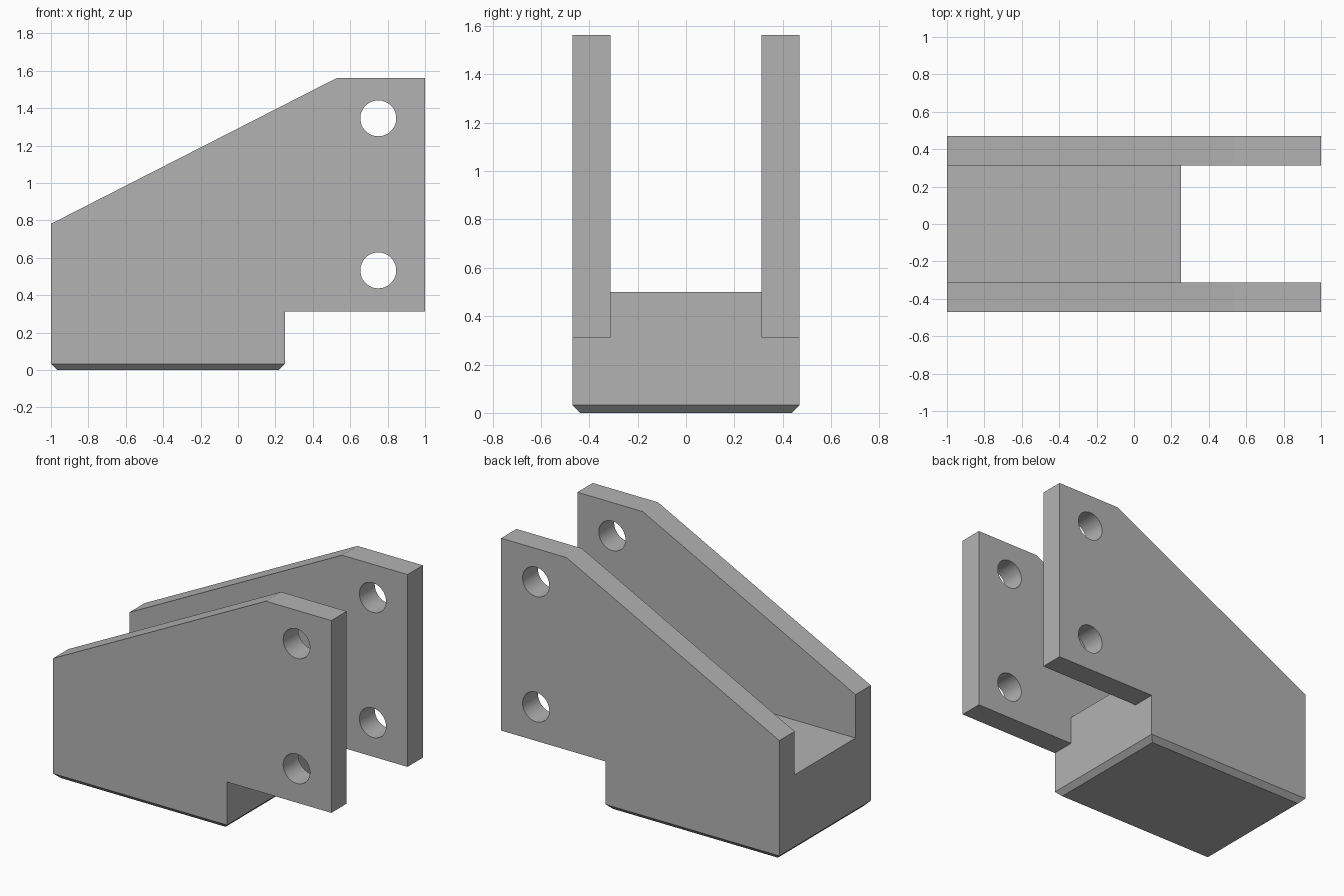
import bpy
import bmesh
import math
from mathutils import Matrix

if "Cube" in bpy.data.objects:
    bpy.data.objects.remove(bpy.data.objects["Cube"], do_unlink=True)

HALF_WIDTH, HALF_GAP = 0.47, 0.3125
STEP_X, STEP_Z, FLOOR_Z, TOP = 0.25, 0.3125, 0.5, 1.5625
CHAMFER, HOLE_RADIUS = 0.033, 0.096

grey = bpy.data.materials.new("plain grey")
grey.use_nodes = True
grey.diffuse_color = (0.45, 0.45, 0.45, 1)
grey.node_tree.nodes["Principled BSDF"].inputs["Base Color"].default_value = grey.diffuse_color


def make_object(name, bm):
    bmesh.ops.recalc_face_normals(bm, faces=bm.faces)
    mesh = bpy.data.meshes.new(name)
    bm.to_mesh(mesh)
    bm.free()
    mesh.materials.append(grey)
    obj = bpy.data.objects.new(name, mesh)
    bpy.context.collection.objects.link(obj)
    return obj


def extruded_profile(points, half):
    """Side profile in x and z, extruded across y."""
    bm = bmesh.new()
    face = bm.faces.new([bm.verts.new((x, -half, z)) for x, z in points])
    result = bmesh.ops.extrude_face_region(bm, geom=[face])
    moved = [v for v in result["geom"] if isinstance(v, bmesh.types.BMVert)]
    bmesh.ops.translate(bm, verts=moved, vec=(0, 2 * half, 0))
    return bm


def cut(target, cutter):
    cutter.hide_render = True
    mod = target.modifiers.new("cut", "BOOLEAN")
    mod.operation, mod.solver, mod.object = "DIFFERENCE", "EXACT", cutter
    bpy.context.view_layer.objects.active = target
    bpy.ops.object.modifier_apply(modifier=mod.name)
    bpy.data.objects.remove(cutter, do_unlink=True)


# Bracket body: side profile with a chamfered foot
body = extruded_profile([(-1, 0), (STEP_X, 0), (STEP_X, STEP_Z), (1, STEP_Z),
                         (1, TOP), (0.53, TOP), (-1, 0.782)], HALF_WIDTH)
foot_edges = [e for e in body.edges if all(v.co.z < 0.01 for v in e.verts)]
bmesh.ops.bevel(body, geom=foot_edges, offset=CHAMFER, segments=1,
                affect="EDGES", profile=0.5)
bracket = make_object("clevis_bracket", body)

# Channel between the two cheeks, open past the base block
channel = extruded_profile([(-1.2, FLOOR_Z), (STEP_X, FLOOR_Z), (STEP_X, STEP_Z),
                            (0.4, 0.1), (1.2, 0.1), (1.2, 2), (-1.2, 2)], HALF_GAP)
cut(bracket, make_object("channel_cutter", channel))

# Pin holes through both cheeks
for z in (0.533, 1.346):
    bm = bmesh.new()
    bmesh.ops.create_cone(bm, cap_ends=True, segments=48, radius1=HOLE_RADIUS,
                          radius2=HOLE_RADIUS, depth=2,
                          matrix=Matrix.Translation((0.75, 0, z))
                          @ Matrix.Rotation(math.pi / 2, 4, "X"))
    cut(bracket, make_object("pin_hole_cutter", bm))

# Smooth hole walls, sharp everywhere else
bpy.ops.object.select_all(action="DESELECT")
bracket.select_set(True)
bpy.context.view_layer.objects.active = bracket
bpy.ops.object.shade_smooth_by_angle(angle=math.radians(20))
